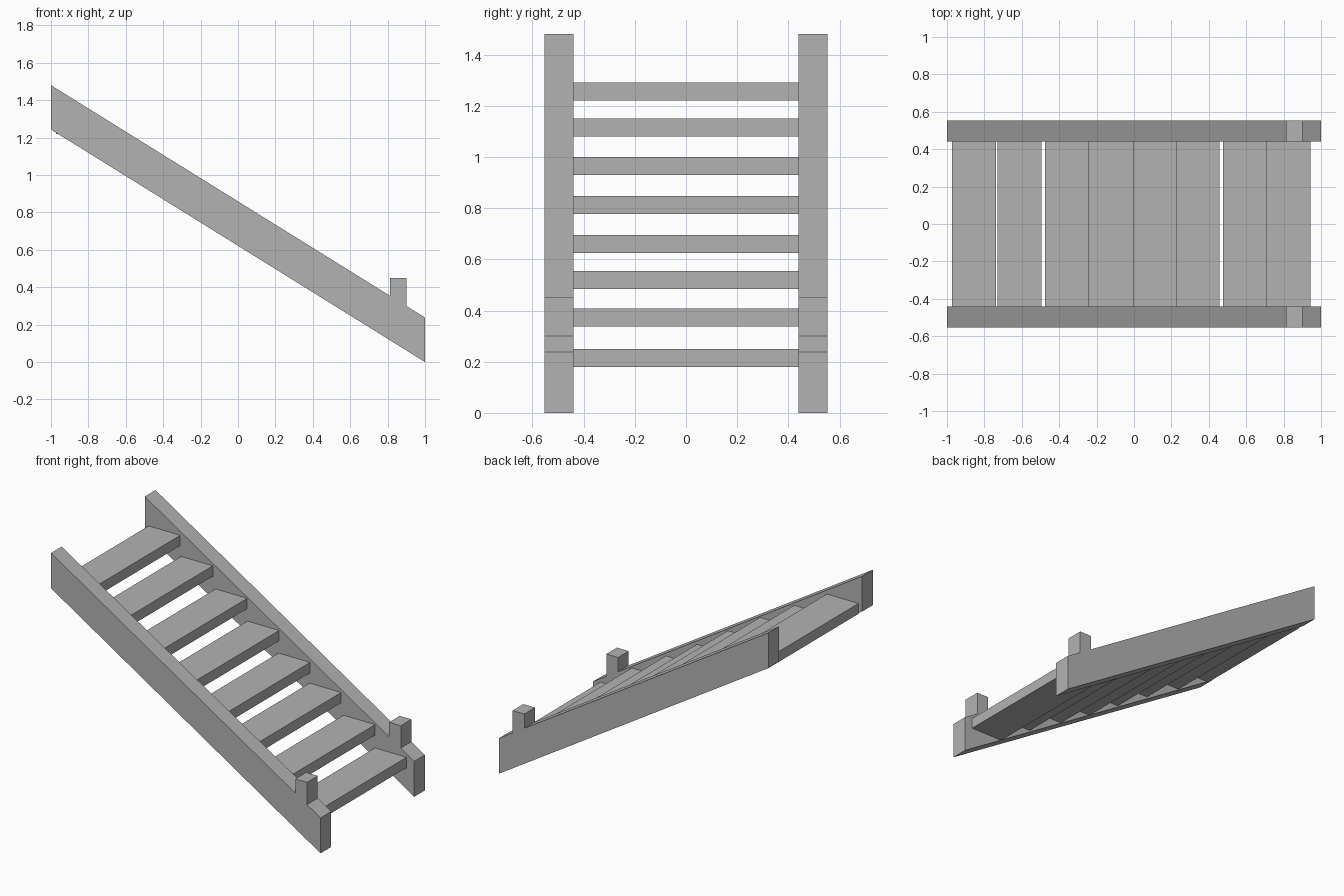
import bpy
import bmesh

cube = bpy.data.objects.get("Cube")
if cube:
    bpy.data.objects.remove(cube, do_unlink=True)

grey = bpy.data.materials.new("plain_grey")
grey.use_nodes = True
COLOUR = (0.45, 0.45, 0.45, 1)
grey.diffuse_color = COLOUR
grey.node_tree.nodes["Principled BSDF"].inputs["Base Color"].default_value = COLOUR


def extrude_profile(name, profile, y_min, y_max):
    """Extrude an x-z outline along y into a closed solid."""
    mesh = bpy.data.meshes.new(name)
    bm = bmesh.new()
    face = bm.faces.new([bm.verts.new((x, y_min, z)) for x, z in profile])
    result = bmesh.ops.extrude_face_region(bm, geom=[face])
    moved = [g for g in result["geom"] if isinstance(g, bmesh.types.BMVert)]
    bmesh.ops.translate(bm, verts=moved, vec=(0, y_max - y_min, 0))
    bmesh.ops.recalc_face_normals(bm, faces=bm.faces)
    bm.to_mesh(mesh)
    bm.free()
    mesh.materials.append(grey)
    obj = bpy.data.objects.new(name, mesh)
    bpy.context.collection.objects.link(obj)
    return obj


INNER, OUTER = 0.44, 0.553

# Sloping side beams, each with a short post stub near the foot
beam = [(-1, 1.243), (1, 0), (1, 0.238), (0.9, 0.3), (0.9, 0.45),
        (0.813, 0.45), (0.813, 0.354), (-1, 1.48)]
extrude_profile("right_stringer", beam, -OUTER, -INNER)
extrude_profile("left_stringer", beam, INNER, OUTER)

# Level treads between the beams: front edge x and top z of each
DEPTH, THICK = 0.235, 0.07
treads = [(-0.737, 1.29), (-0.495, 1.15), (-0.24, 1.0), (-0.003, 0.848),
          (0.227, 0.695), (0.458, 0.555), (0.71, 0.407), (0.943, 0.25)]
for i, (x, z) in enumerate(treads, 1):
    outline = [(x - DEPTH, z - THICK), (x, z - THICK), (x, z), (x - DEPTH, z)]
    extrude_profile(f"tread_{i}", outline, -INNER, INNER)
